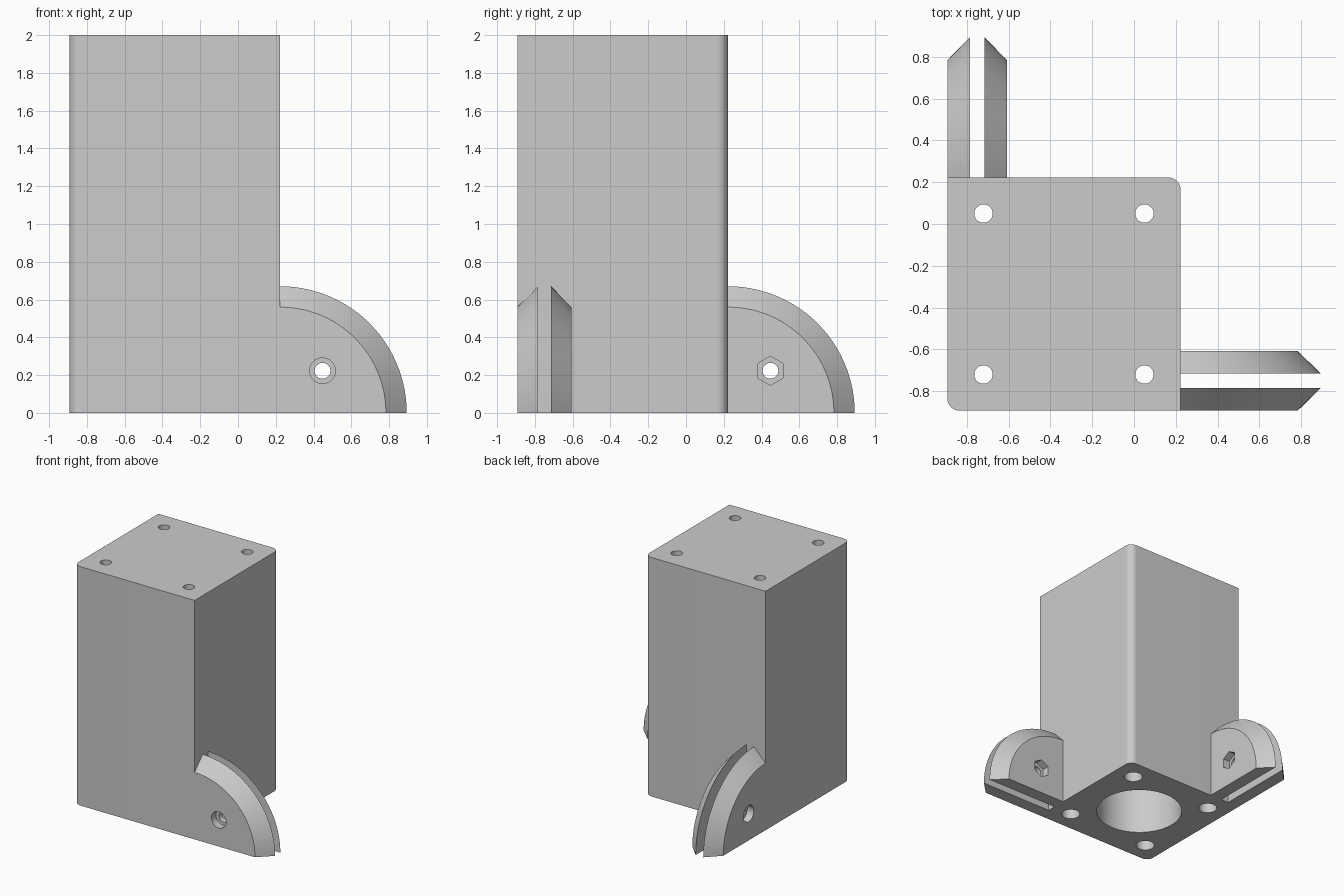
import bpy, bmesh, math
from mathutils import Matrix

if "Cube" in bpy.data.objects:
    bpy.data.objects.remove(bpy.data.objects["Cube"])

LO, HI = -0.893, 0.223        # block extents on x and y
MID = (LO + HI) / 2

grey = bpy.data.materials.new("light grey")
grey.diffuse_color = (0.6, 0.6, 0.6, 1)
grey.use_nodes = True
grey.node_tree.nodes["Principled BSDF"].inputs["Base Color"].default_value = grey.diffuse_color


def make_object(name, bm):
    bmesh.ops.recalc_face_normals(bm, faces=bm.faces[:])
    mesh = bpy.data.meshes.new(name)
    bm.to_mesh(mesh)
    bm.free()
    mesh.materials.append(grey)
    obj = bpy.data.objects.new(name, mesh)
    bpy.context.collection.objects.link(obj)
    return obj


def drill(obj, radius, start, end, sides=48):
    """Cut a straight hole between two points on a z or y line."""
    along_z = start[2] != end[2]
    axis = 2 if along_z else 1
    centre = [(a + b) / 2 for a, b in zip(start, end)]
    bpy.ops.mesh.primitive_cylinder_add(
        vertices=sides, radius=radius, depth=abs(end[axis] - start[axis]),
        location=centre, rotation=(0 if along_z else math.pi / 2, 0, 0))
    cutter = bpy.context.object
    mod = obj.modifiers.new("hole", 'BOOLEAN')
    mod.operation = 'DIFFERENCE'
    mod.solver = 'EXACT'
    mod.object = cutter
    bpy.context.view_layer.objects.active = obj
    bpy.ops.object.modifier_apply(modifier=mod.name)
    bpy.data.objects.remove(cutter)


def smooth(obj):
    bpy.ops.object.select_all(action='DESELECT')
    obj.select_set(True)
    bpy.context.view_layer.objects.active = obj
    bpy.ops.object.shade_smooth_by_angle(angle=math.radians(30))


# Block: square outline with two opposite rounded corners
R = 0.06
outline = []
for cx, cy, a0 in ((LO + R, LO + R, 180), (HI - R, HI - R, 0)):
    for i in range(13):
        a = math.radians(a0 + 90 * i / 12)
        outline.append((cx + R * math.cos(a), cy + R * math.sin(a)))
    outline.append((HI, LO) if a0 == 180 else (LO, HI))
bm = bmesh.new()
base = bm.faces.new([bm.verts.new((x, y, 0)) for x, y in outline])
ext = bmesh.ops.extrude_face_region(bm, geom=[base])
bmesh.ops.translate(bm, vec=(0, 0, 2),
                    verts=[g for g in ext["geom"] if isinstance(g, bmesh.types.BMVert)])
block = make_object("block", bm)

# Blind central bore and four stepped screw holes
drill(block, 0.336, (MID, MID, -0.1), (MID, MID, 1.78), 96)
for sx in (-1, 1):
    for sy in (-1, 1):
        x, y = MID + sx * 0.385, MID + sy * 0.385
        drill(block, 0.072, (x, y, -0.1), (x, y, 1.78))
        drill(block, 0.044, (x, y, 1.5), (x, y, 2.1))
smooth(block)


def quarter_plate(name, y_flat, y_rim):
    """Quarter disc whose edge is bevelled from the flat side to the rim side."""
    bm = bmesh.new()
    a, b = bm.verts.new((HI, y_flat, 0)), bm.verts.new((HI, y_rim, 0))
    flat, rim = [], []
    n = 40
    for i in range(n + 1):
        t = math.pi / 2 * i / n
        for row, r, y in ((flat, 0.56, y_flat), (rim, 0.67, y_rim)):
            row.append(bm.verts.new((HI + r * math.cos(t), y, r * math.sin(t))))
    bm.faces.new([a] + flat)
    bm.faces.new([b] + rim)
    for i in range(n):
        bm.faces.new((flat[i], flat[i + 1], rim[i + 1], rim[i]))
    for i in (0, n):
        bm.faces.new((a, flat[i], rim[i], b))
    return make_object(name, bm)


# Hinge plates, each with a bolt hole and a round or hexagonal recess
swap = Matrix(((0, 1, 0, 0), (1, 0, 0, 0), (0, 0, 1, 0), (0, 0, 0, 1)))
PX, PZ = 0.447, 0.223
for name, y_flat, y_rim, radius, sides in (
        ("outer_plate", LO, -0.785, 0.068, 48),
        ("inner_plate", -0.607, -0.715, 0.077, 6)):
    plate = quarter_plate("right_" + name, y_flat, y_rim)
    s = 1 if y_rim > y_flat else -1
    drill(plate, 0.042, (PX, y_flat - 0.1 * s, PZ), (PX, y_rim + 0.03 * s, PZ))
    drill(plate, radius, (PX, y_flat - 0.1 * s, PZ), (PX, y_flat + 0.06 * s, PZ), sides)
    # Same plate on the back, reflected across the block diagonal
    twin = plate.copy()
    twin.data = plate.data.copy()
    twin.name = "back_" + name
    twin.data.transform(swap)
    twin.data.flip_normals()
    bpy.context.collection.objects.link(twin)
    smooth(plate)
    smooth(twin)
